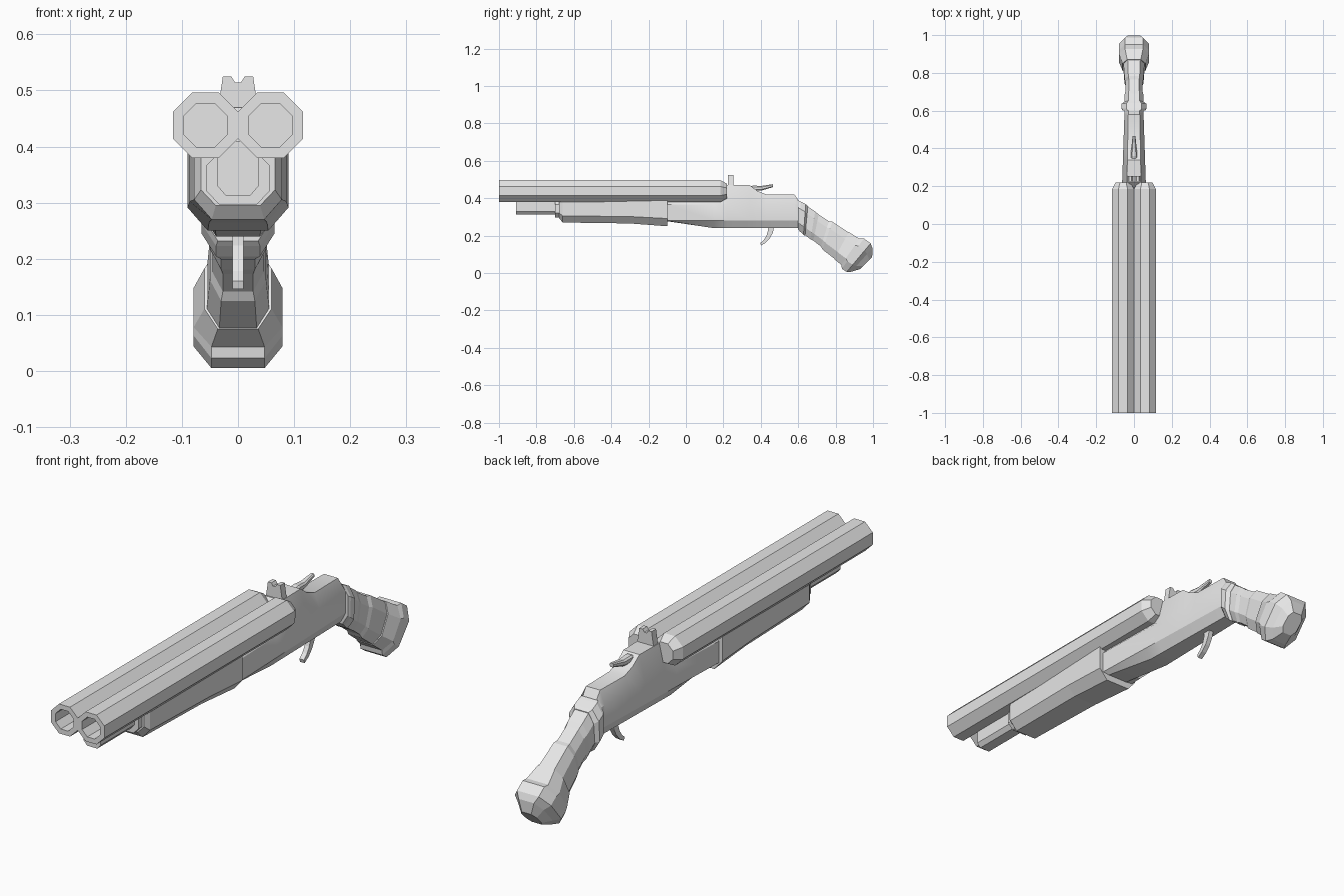
import bpy, bmesh
from math import cos, sin, pi, radians

cube = bpy.data.objects.get("Cube")
if cube:
    bpy.data.objects.remove(cube, do_unlink=True)

tone = 0.8
grey = bpy.data.materials.new("plain grey")
grey.use_nodes = True
grey.diffuse_color = (tone, tone, tone, 1)
shader = grey.node_tree.nodes["Principled BSDF"]
shader.inputs["Base Color"].default_value = grey.diffuse_color


def skin(name, rings):
    """Join rings of points with quads and cap both ends."""
    bm = bmesh.new()
    loops = [[bm.verts.new(point) for point in ring] for ring in rings]
    for near, far in zip(loops, loops[1:]):
        for i in range(len(near)):
            bm.faces.new((near[i - 1], near[i], far[i], far[i - 1]))
    bm.faces.new(loops[0])
    bm.faces.new(loops[-1])
    bmesh.ops.recalc_face_normals(bm, faces=bm.faces)
    mesh = bpy.data.meshes.new(name)
    bm.to_mesh(mesh)
    bm.free()
    mesh.materials.append(grey)
    part = bpy.data.objects.new(name, mesh)
    bpy.context.collection.objects.link(part)
    return part


def mirrored(half):
    """Close a half outline by reflecting it across the centre plane."""
    return half + [(-x, y, z) for x, y, z in reversed(half)]


def section(y, z, height, width, lean=0, shoulder=0.5, belly=0.5, crown=0.6, keel=0.6):
    """Chamfered cross-section centred on (y, z); height and width are half sizes."""
    corners = ((crown * width, 1), (width, shoulder), (width, -belly), (keel * width, -1))
    return mirrored([(x, y + height * level * sin(lean), z + height * level * cos(lean))
                     for x, level in corners])


def upright(y, top, bottom, width, **shape):
    return section(y, (top + bottom) / 2, (top - bottom) / 2, width, **shape)


def octagon(x, y, z, apothem):
    radius = apothem / cos(pi / 8)
    angles = [pi / 4 * (i + 0.5) for i in range(8)]
    return [(x + radius * cos(a), y, z + radius * sin(a)) for a in angles]


# Paired barrels with open bores and bevelled breech ends
barrel_radius, bore_radius, barrel_height = 0.058, 0.039, 0.438
muzzle, breech, bore_end, bevel = -1, 0.22, -0.5, 0.035
for side, label in ((1, "left"), (-1, "right")):
    stations = ((bore_end, bore_radius), (muzzle, bore_radius), (muzzle, barrel_radius),
                (breech - bevel, barrel_radius), (breech, bore_radius))
    skin(label + "_barrel", [octagon(side * barrel_radius, y, barrel_height, radius)
                             for y, radius in stations])

# Tube beneath the barrels
barrel_floor = barrel_height - barrel_radius
fore_back = -0.1
skin("under_tube", [upright(y, 0.41, 0.313, 0.037, shoulder=0.4, belly=0.65, crown=0.1)
                    for y in (-0.91, fore_back)])

# Fore grip with its front collar
collar_front, fore_front = -0.7, -0.66
skin("front_collar", [upright(y, barrel_floor + 0.01, 0.297, 0.056)
                      for y in (collar_front, fore_front)])


def fore_section(y, bottom, width):
    return upright(y, barrel_floor + 0.008, bottom, width, crown=1, belly=0.4)


skin("fore_grip", [fore_section(fore_front - 0.02, 0.295, 0.066),
                   fore_section(fore_front, 0.27, 0.078),
                   fore_section(-0.3, 0.265, 0.086),
                   fore_section(fore_back, 0.25, 0.09)])

# Receiver: sides taper evenly backwards, shoulder and lower edge stay level
shoulder_level, lower_edge = 0.365, 0.28
grip_start = 0.6


def receiver_section(y, top):
    bottom = max(0.24, 0.26 - y / 6)
    width = 0.07 - y / 30
    middle, half = (top + bottom) / 2, (top - bottom) / 2
    return section(y, middle, half, width, shoulder=(shoulder_level - middle) / half,
                   belly=(middle - lower_edge) / half)


roof = ((fore_back, 0.4), (0.15, 0.4), (breech, 0.47), (0.34, 0.47), (0.38, 0.44),
        (0.43, 0.42), (0.58, 0.42), (grip_start, 0.39))
receiver = skin("receiver", [receiver_section(y, top) for y, top in roof])
bpy.ops.object.select_all(action="DESELECT")
receiver.select_set(True)
bpy.context.view_layer.objects.active = receiver
bpy.ops.object.shade_smooth_by_angle(angle=radians(25))


# Rear grip follows a straight falling line, its sections leaning further back as it goes
def grip_section(travel, height, width):
    y = grip_start + 0.34 * travel
    z = 0.31 - 0.24 * travel
    return section(y, z, height, width, lean=radians(42) * travel)


neck, waist, flare = 0.05, 0.045, 0.079
skin("grip_collar", [grip_section(0, 0.078, 0.06), grip_section(0.03, 0.08, 0.065),
                     grip_section(0.1, 0.082, 0.065), grip_section(0.13, 0.08, neck)])
skin("rear_grip", [grip_section(0.1, 0.078, neck), grip_section(0.23, 0.075, neck),
                   grip_section(0.28, 0.071, waist), grip_section(0.42, 0.071, waist),
                   grip_section(0.46, 0.079, neck), grip_section(0.7, 0.08, 0.056)])
skin("butt", [grip_section(0.68, 0.082, 0.06), grip_section(0.82, 0.085, flare),
              grip_section(0.86, 0.1, flare), grip_section(0.95, 0.1, flare),
              grip_section(1, 0.085, 0.056), grip_section(1.07, 0.045, 0.034)])

# Notched rear sight
sight_top, notch_floor = 0.525, 0.514
skin("rear_sight", [mirrored([(0.036, y, shoulder_level + 0.1), (0.027, y, sight_top),
                              (0.012, y, sight_top), (0.005, y, notch_floor)])
                    for y in (0.225, 0.253)])

# Opening lever: a wedge narrowing towards its raised tail
lever = [upright(0.33, 0.46, 0.44, 0.018), upright(0.36, 0.468, 0.44, 0.017),
         upright(0.4, 0.465, 0.44, 0.014), upright(0.465, 0.475, 0.459, 0.008)]
skin("top_lever", lever)


# Trigger sweeps forward along a quarter curve and thins to its tip
def trigger_section(turn):
    angle = radians(75) * turn
    thickness = 0.016 - 0.009 * turn
    half_width = 0.01
    ring = []
    for side, reach in ((-1, -1), (1, -1), (1, 1), (-1, 1)):
        radius = 0.075 + reach * thickness
        ring.append((side * half_width, 0.38 + radius * cos(angle),
                     0.245 - (radius + 0.02 * turn) * sin(angle)))
    return ring


skin("trigger", [trigger_section(step / 4) for step in range(5)])
